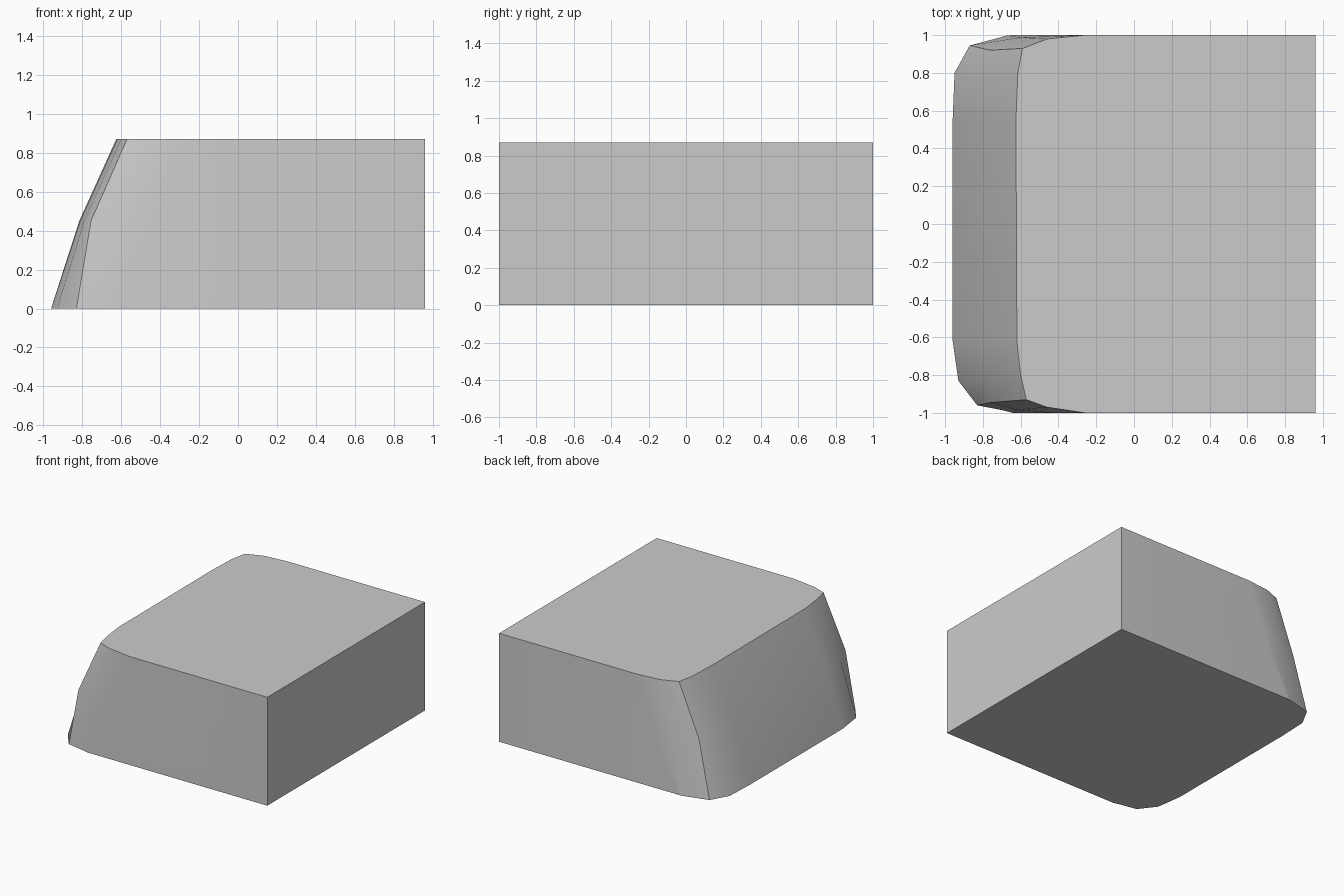
import bpy, bmesh
from math import radians

if "Cube" in bpy.data.objects:
    bpy.data.objects.remove(bpy.data.objects["Cube"])

# Slanted, rounded end: outlines at three heights, running front (-y) to back (+y)
SECTIONS = [
    (0.0, [(-.64, -1), (-.70, -.985), (-.83, -.96), (-.93, -.83), (-.96, -.62),
           (-.96, .55), (-.95, .80), (-.87, .945), (-.67, .998), (-.64, 1)]),
    (0.45, [(-.42, -1), (-.62, -.985), (-.755, -.945), (-.79, -.82), (-.81, -.62),
            (-.815, .55), (-.805, .80), (-.76, .92), (-.60, .988), (-.42, 1)]),
    (0.87, [(-.26, -1), (-.46, -.97), (-.57, -.93), (-.60, -.80), (-.62, -.62),
            (-.625, .55), (-.615, .80), (-.59, .93), (-.46, .98), (-.26, 1)]),
]
END_X = 0.96

# Body: loft the sections and cap both ends
bm = bmesh.new()
rings = []
for z, pts in SECTIONS:
    outline = [(END_X, -1)] + pts + [(END_X, 1)]
    rings.append([bm.verts.new((x, y, z)) for x, y in outline])
for low, high in zip(rings, rings[1:]):
    for i in range(len(low)):
        j = (i + 1) % len(low)
        bm.faces.new((low[i], low[j], high[j], high[i]))
bm.faces.new(rings[0])
bm.faces.new(rings[-1])
bmesh.ops.recalc_face_normals(bm, faces=bm.faces)

mesh = bpy.data.meshes.new("body_block")
bm.to_mesh(mesh)
bm.free()
body = bpy.data.objects.new("body_block", mesh)
bpy.context.collection.objects.link(body)
bpy.context.view_layer.objects.active = body
body.select_set(True)
bpy.ops.object.shade_smooth_by_angle(angle=radians(30))
